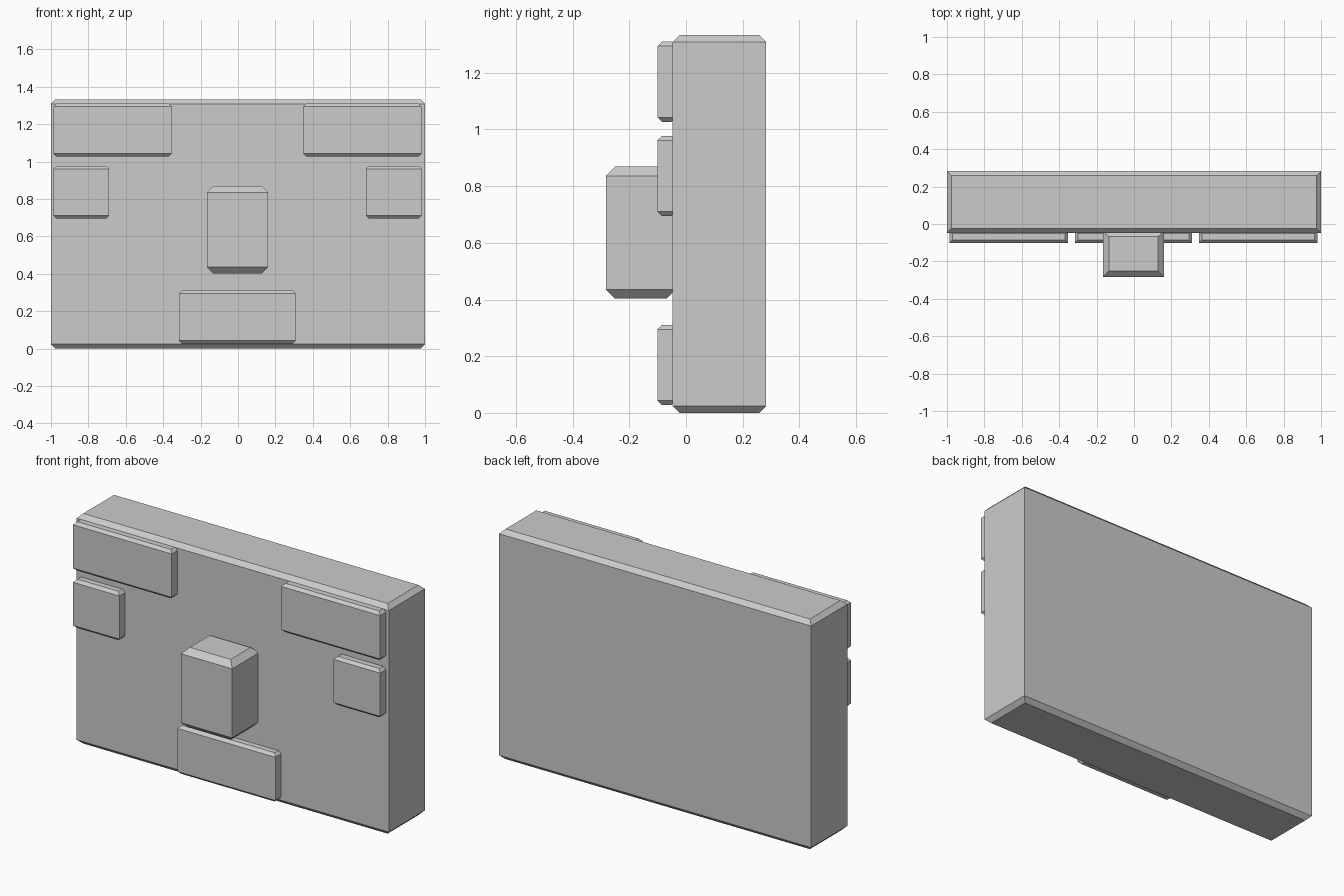
import bpy, bmesh

if "Cube" in bpy.data.objects:
    bpy.data.objects.remove(bpy.data.objects["Cube"])

CX = -0.003   # centre line of the facial parts
BACK = -0.035 # parts sink slightly into the head


def block(name, x, y, z, c):
    """Box with its top and bottom rims bevelled by c; upright edges stay sharp."""
    bm = bmesh.new()
    bmesh.ops.create_cube(bm, size=1)
    rings = [(z[0], c), (z[0] + c, 0), (z[1] - c, 0), (z[1], c)]
    bm.clear()
    loops = []
    for h, i in rings:
        loops.append([bm.verts.new(p) for p in (
            (x[0] + i, y[0] + i, h), (x[1] - i, y[0] + i, h),
            (x[1] - i, y[1] - i, h), (x[0] + i, y[1] - i, h))])
    for a, b in zip(loops, loops[1:]):
        for k in range(4):
            n = (k + 1) % 4
            bm.faces.new((a[k], a[n], b[n], b[k]))
    bm.faces.new(loops[0][::-1])
    bm.faces.new(loops[-1])
    mesh = bpy.data.meshes.new(name)
    bm.to_mesh(mesh)
    bm.free()
    obj = bpy.data.objects.new(name, mesh)
    bpy.context.collection.objects.link(obj)
    return obj


# Head slab
block("head", (-1, 1), (-0.048, 0.283), (0, 1.333), 0.025)

# Brows and eyes on both sides
for side, s in (("left", -1), ("right", 1)):
    for part, inner, z in (("brow", 0.351, (1.027, 1.31)),
                           ("eye", 0.687, (0.695, 0.977))):
        x = sorted((CX + s * inner, CX + s * 0.984))
        block(f"{part}_{side}", x, (-0.101, BACK), z, 0.016)

# Nose and mouth on the centre line
block("nose", (CX - 0.164, CX + 0.164), (-0.283, BACK), (0.403, 0.869), 0.033)
block("mouth", (CX - 0.313, CX + 0.313), (-0.101, BACK), (0.028, 0.31), 0.016)
